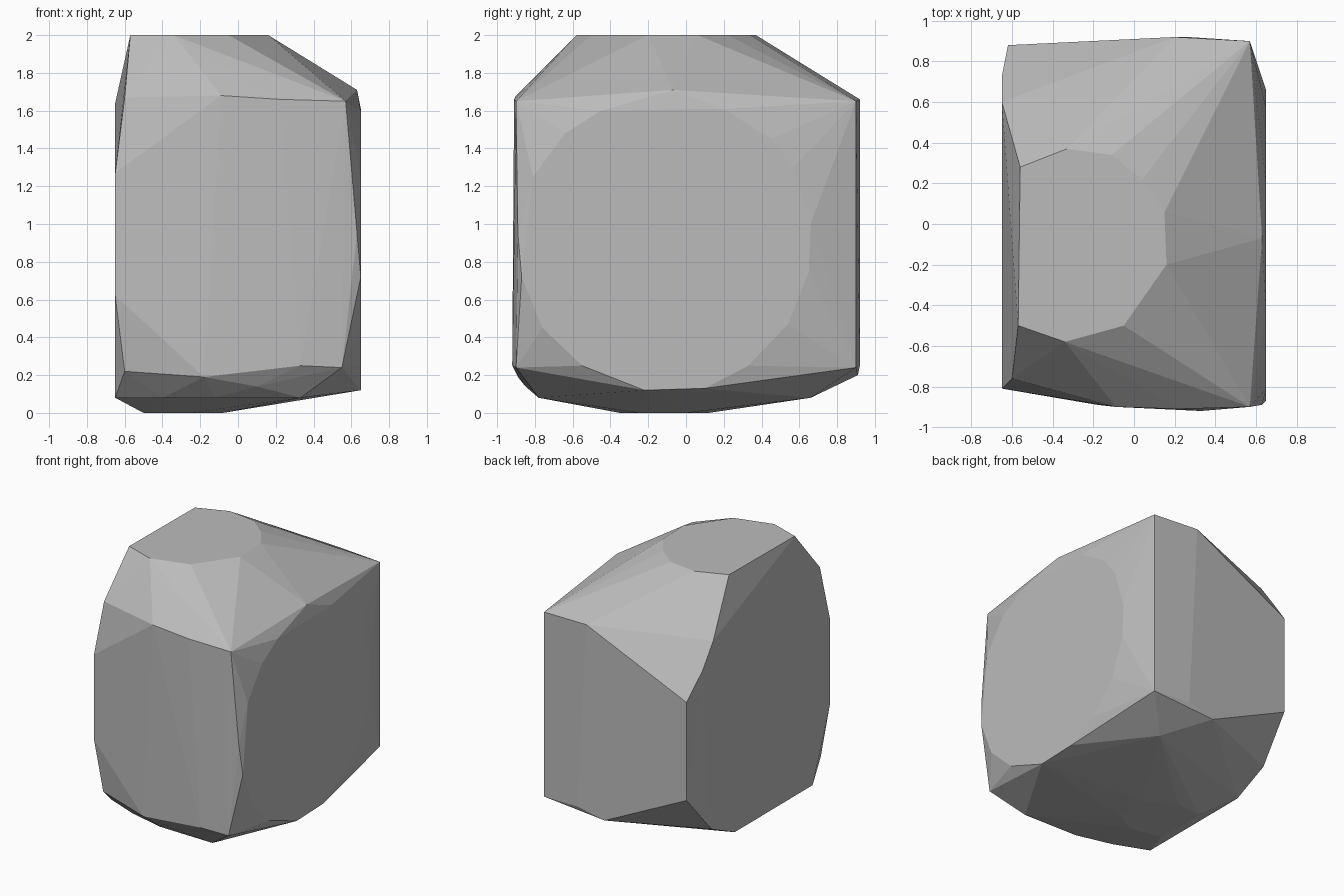
import bpy
import bmesh
import math
from mathutils import Vector

default_cube = bpy.data.objects.get("Cube")
if default_cube:
    bpy.data.objects.remove(default_cube, do_unlink=True)


def make_material(name, grey):
    """Plain matte material in one flat grey."""
    colour = (grey, grey, grey, 1)
    material = bpy.data.materials.new(name)
    material.use_nodes = True
    material.diffuse_color = colour
    shader = material.node_tree.nodes["Principled BSDF"]
    shader.inputs["Base Color"].default_value = colour
    return material


def level_outline(height, outline):
    """Corners of a level face, given as x and y."""
    return [Vector((x, y, height)) for x, y in outline]


def side_outline(offset, outline):
    """Corners of an upright face across x, given as y and z."""
    return [Vector((offset, y, z)) for y, z in outline]


def build_hull(name, corners, material):
    """Wrap the corners in a faceted convex shell."""
    shell = bmesh.new()
    for corner in corners:
        shell.verts.new(corner)
    result = bmesh.ops.convex_hull(shell, input=shell.verts[:])
    leftovers = set(result["geom_interior"]) | set(result["geom_unused"])
    spare = [item for item in leftovers if isinstance(item, bmesh.types.BMVert)]
    bmesh.ops.delete(shell, geom=spare, context="VERTS")
    # Join coplanar triangles into broad cut faces
    bmesh.ops.dissolve_limit(shell, angle_limit=math.radians(1),
                             verts=shell.verts[:], edges=shell.edges[:])
    bmesh.ops.recalc_face_normals(shell, faces=shell.faces[:])
    mesh = bpy.data.meshes.new(name)
    shell.to_mesh(mesh)
    shell.free()
    mesh.materials.append(material)
    body = bpy.data.objects.new(name, mesh)
    bpy.context.collection.objects.link(body)
    return body


# Flat crown
crown = level_outline(2, [
    (-.56, .28), (-.33, .37), (-.11, .34), (.04, .22), (.15, .06),
    (.16, -.2), (-.05, -.5), (-.34, -.58), (-.57, -.5)])

# Small flat foot and the chamfer ring just above it
foot = level_outline(0, [
    (-.5, -.3), (-.5, .1), (-.3, .12), (-.08, 0), (-.08, -.25), (-.25, -.35)])
chamfer = level_outline(.08, [
    (.33, -.78), (-.12, -.77), (-.4, -.7), (.32, .66)])

# Large rounded face on the left side
left_face = side_outline(.65, [
    (-.81, 1.25), (-.64, 1.48), (-.45, 1.6), (.2, 1.61), (.45, 1.45),
    (.57, 1.3), (.66, 1), (.65, .75), (.54, .47), (.33, .25), (.1, .13),
    (-.22, .12), (-.55, .25), (-.76, .45), (-.87, .72)])

# Large face on the right side
right_face = side_outline(-.65, [
    (-.81, 1.27), (-.81, .62), (-.6, .08), (.34, .08), (.62, .21),
    (.73, 1.46), (.6, 1.64)])

# Corners where the front and back meet the sides and slopes
front_corners = [
    (.57, -.9, 1.65), (.22, -.91, 1.66), (-.09, -.9, 1.68), (-.6, -.76, 1.67),
    (.63, -.89, .95), (.55, -.9, .24), (.33, -.92, .25), (.1, -.85, .14),
    (-.18, -.89, .19), (-.6, -.77, .22)]
back_corners = [
    (.57, .9, 1.65), (.2, .92, 1.66), (-.62, .88, 1.27), (-.62, .88, .52),
    (.57, .9, .24), (.27, .92, .25), (.05, .91, .2)]
shoulder_peak = [(.63, -.07, 1.71)]

stone_grey = make_material("stone grey", .5)
build_hull("stone_block",
           crown + foot + chamfer + left_face + right_face
           + front_corners + back_corners + shoulder_peak,
           stone_grey)
